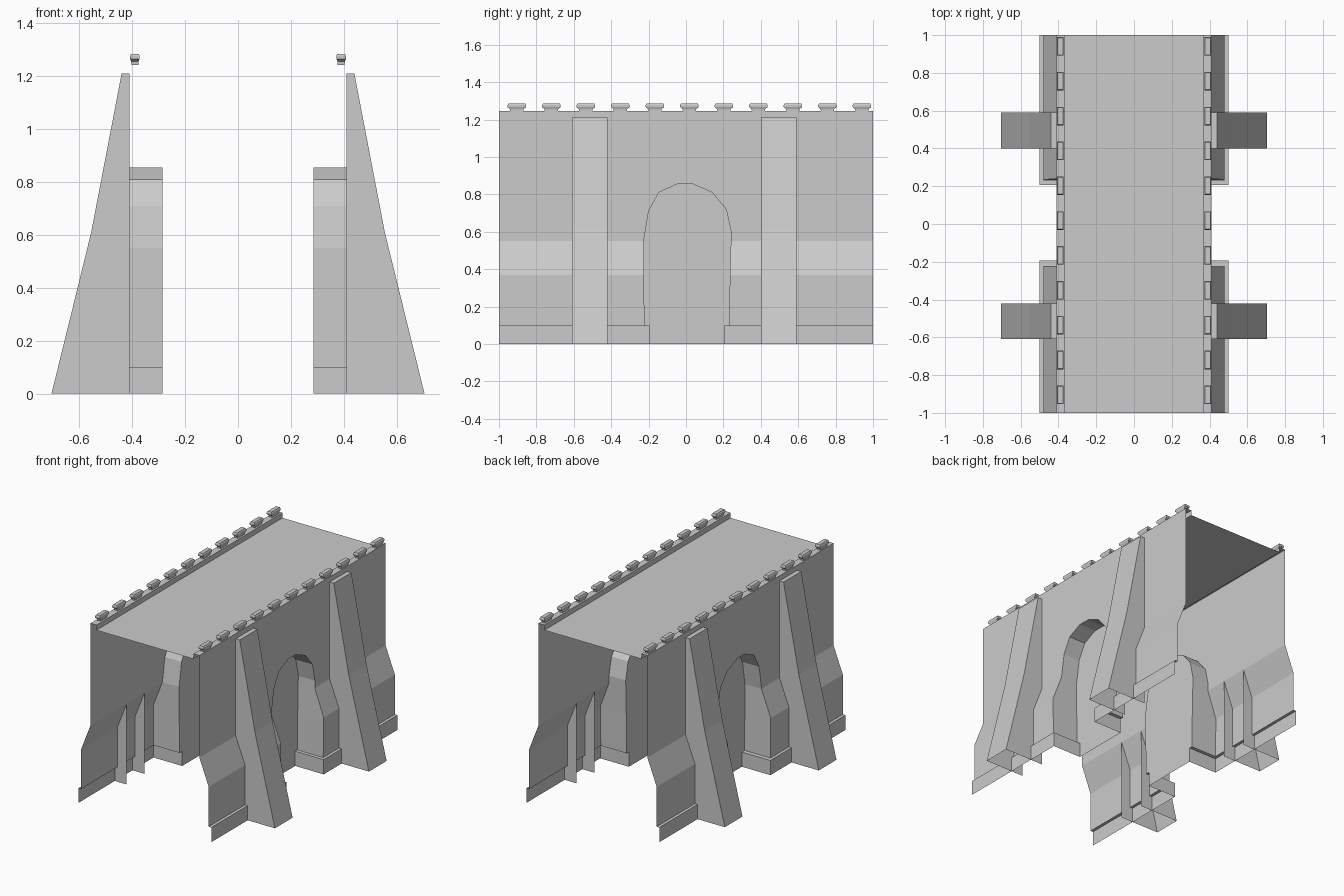
import bpy, bmesh

if "Cube" in bpy.data.objects:
    bpy.data.objects.remove(bpy.data.objects["Cube"])

TOP, DECK, BACK = 1.245, 1.21, 0.285
BASE_H, BASE_X = 0.1, 0.5


def make(name, polys, mirror=True):
    """Build an object from polygons on the +x side, mirrored to -x."""
    bm = bmesh.new()
    for p in polys:
        bm.faces.new([bm.verts.new(v) for v in p])
    bmesh.ops.remove_doubles(bm, verts=bm.verts, dist=1e-4)
    bmesh.ops.recalc_face_normals(bm, faces=bm.faces)
    me = bpy.data.meshes.new(name)
    bm.to_mesh(me)
    bm.free()
    ob = bpy.data.objects.new(name, me)
    bpy.context.collection.objects.link(ob)
    if mirror:
        ob.modifiers.new("mirror", 'MIRROR').use_mirror_merge = False
    return ob


def wall_x(z):
    """Outer wall offset: straight foot, sloped band, straight upper wall."""
    t = min(max((z - 0.37) / 0.18, 0), 1)
    return 0.48 - 0.07 * t


# Arch outline as (y, z), from the front foot over the crown to the back foot
arch = [(-.222, .1), (-.225, .37), (-.226, .55), (-.2, .71), (-.145, .81),
        (-.045, .856), (.035, .856), (.14, .81), (.215, .72), (.241, .6),
        (.24, .55), (.235, .37), (.23, .1)]


def on_wall(y, z):
    return (wall_x(z), y, z)


# Side walls with the arch opening
faces = []
for end, side in ((-1, arch[:3]), (1, arch[:-4:-1])):
    for (y0, z0), (y1, z1) in zip(side, side[1:]):
        faces.append([on_wall(end, z0), on_wall(y0, z0),
                      on_wall(y1, z1), on_wall(end, z1)])
faces.append([on_wall(*p) for p in [(-1, .55)] + arch[2:-2] +
              [(1, .55), (1, TOP), (-1, TOP)]])
make("side_walls", faces)

# Closed arch niches: reveal and back panel
faces = [[on_wall(*a), on_wall(*b), (BACK, *b), (BACK, *a)]
         for a, b in zip(arch, arch[1:])]
faces.append([(BACK, *p) for p in arch])
faces.append([(BACK, -.193, 0), (BACK, .207, 0),
              (BACK, .207, .1), (BACK, -.193, .1)])
make("arch_niches", faces)

# Plinth that wraps into the niches
faces = []
for end, inner, foot in ((-1, -.193, -.222), (1, .207, .23)):
    path = [(BASE_X, end), (BASE_X, inner), (BACK, inner)]
    for a, b in zip(path, path[1:]):
        faces.append([(*a, 0), (*b, 0), (*b, BASE_H), (*a, BASE_H)])
    ledge = path + [(BACK, foot), (.48, foot), (.48, end)]
    faces.append([(*p, BASE_H) for p in ledge])
make("plinth", faces)

# Buttresses, open at the back and the bottom
profile = [(.41, 0), (.705, 0), (.555, .61), (.44, 1.21), (.41, 1.21)]
faces = []
for y0, y1 in ((-.61, -.42), (.4, .59)):
    for y in (y0, y1):
        faces.append([(x, y, z) for x, z in profile])
    for (xa, za), (xb, zb) in zip(profile[1:], profile[2:]):
        faces.append([(xa, y0, za), (xa, y1, za), (xb, y1, zb), (xb, y0, zb)])
make("buttresses", faces)

# Parapet top and inner face
path = [(.41, TOP), (.365, TOP), (.365, DECK)]
make("parapet", [[(a[0], -1, a[1]), (a[0], 1, a[1]), (b[0], 1, b[1]), (b[0], -1, b[1])]
                 for a, b in zip(path, path[1:])])

# Walkway deck
make("deck", [[(-.365, -1, DECK), (.365, -1, DECK), (.365, 1, DECK), (-.365, 1, DECK)]],
     mirror=False)

# Merlons with a flared cap: (z, half width, half length)
sections = [(1.243, .013, .035), (1.256, .014, .036), (1.266, .018, .049),
            (1.277, .018, .049), (1.285, .014, .045)]
faces = []
for i in range(11):
    cy = 0.018 + 0.1845 * (i - 5)
    rings = [[(.39 + sx * hx, cy + sy * hy, z)
              for sx, sy in ((-1, -1), (1, -1), (1, 1), (-1, 1))]
             for z, hx, hy in sections]
    for a, b in zip(rings, rings[1:]):
        for k in range(4):
            n = (k + 1) % 4
            faces.append([a[k], a[n], b[n], b[k]])
    faces.append(rings[-1])
make("merlons", faces)
